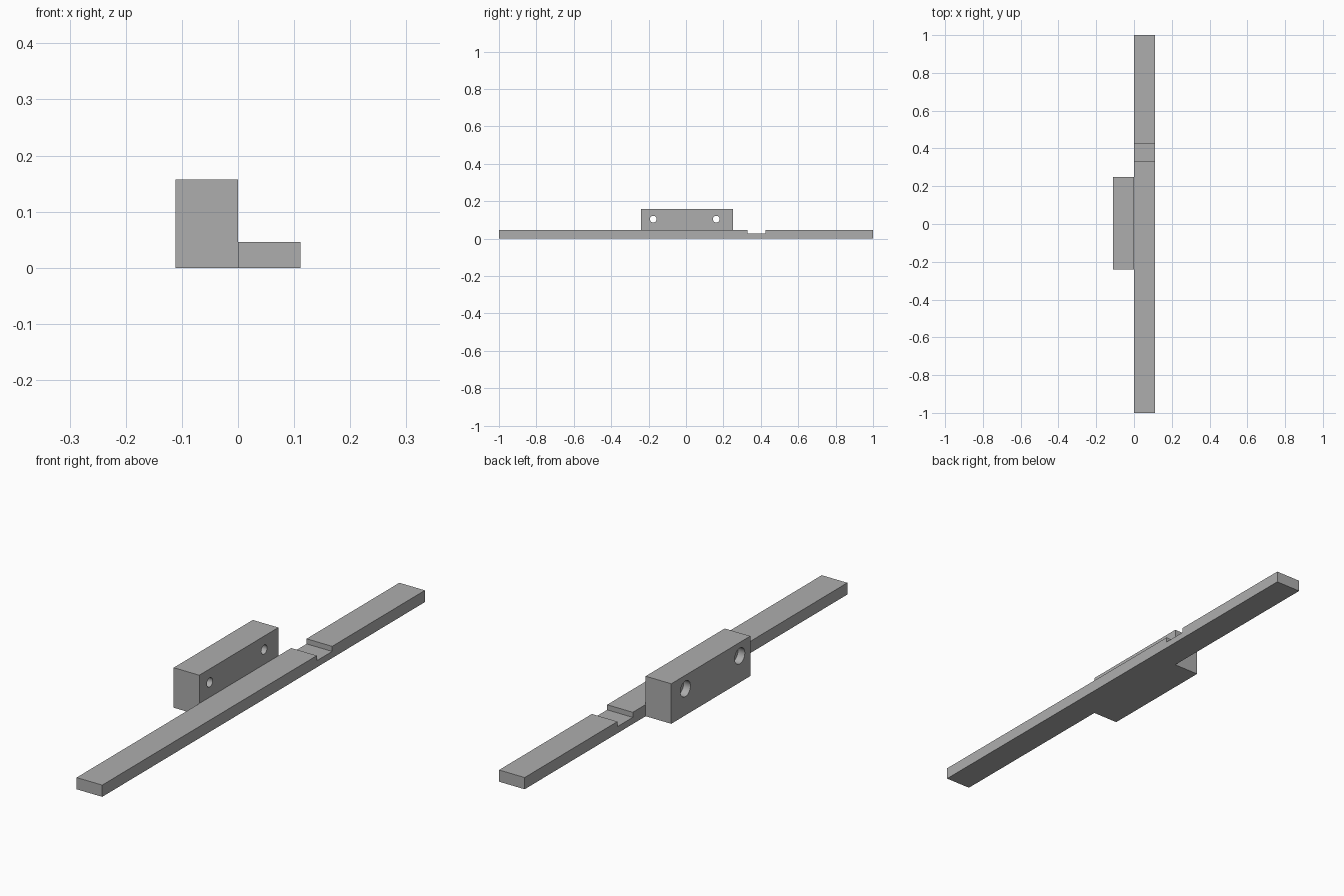
import bpy, bmesh, math
from mathutils import Matrix

cube = bpy.data.objects.get("Cube")
if cube:
    bpy.data.objects.remove(cube)

grey = bpy.data.materials.new("plain_grey")
grey.use_nodes = True
COLOUR = (0.42, 0.42, 0.42, 1)
grey.diffuse_color = COLOUR
grey.node_tree.nodes["Principled BSDF"].inputs["Base Color"].default_value = COLOUR


def finish(name, bm):
    bmesh.ops.recalc_face_normals(bm, faces=bm.faces)
    mesh = bpy.data.meshes.new(name)
    bm.to_mesh(mesh)
    bm.free()
    mesh.materials.append(grey)
    ob = bpy.data.objects.new(name, mesh)
    bpy.context.collection.objects.link(ob)
    return ob


def extrude_profile(name, profile, x0, x1):
    """Extrude a (y, z) outline along x."""
    bm = bmesh.new()
    face = bm.faces.new([bm.verts.new((x0, y, z)) for y, z in profile])
    res = bmesh.ops.extrude_face_region(bm, geom=[face])
    verts = [g for g in res["geom"] if isinstance(g, bmesh.types.BMVert)]
    bmesh.ops.translate(bm, verts=verts, vec=(x1 - x0, 0, 0))
    return finish(name, bm)


def cylinder_x(name, radius, x0, x1, y, z):
    bm = bmesh.new()
    place = Matrix.Translation(((x0 + x1) / 2, y, z)) @ Matrix.Rotation(math.pi / 2, 4, 'Y')
    bmesh.ops.create_cone(bm, cap_ends=True, segments=32, radius1=radius,
                          radius2=radius, depth=x1 - x0, matrix=place)
    return finish(name, bm)


def combine(target, tool, operation):
    mod = target.modifiers.new(operation.lower(), 'BOOLEAN')
    mod.operation = operation
    mod.solver = 'EXACT'
    mod.object = tool
    bpy.context.view_layer.objects.active = target
    bpy.ops.object.modifier_apply(modifier=mod.name)
    bpy.data.objects.remove(tool)


HALF, THICK, TOP = 0.111, 0.046, 0.157
NOTCH_A, NOTCH_B, NOTCH_Z = 0.33, 0.425, 0.026

# Long flat bar with a shallow cross notch
bar = extrude_profile("notched_bar", [
    (-1, 0), (1, 0), (1, THICK), (NOTCH_B, THICK), (NOTCH_B, NOTCH_Z),
    (NOTCH_A, NOTCH_Z), (NOTCH_A, THICK), (-1, THICK)], 0, HALF)

# Mounting block beside the bar
block = extrude_profile("mounting_block", [
    (-0.24, 0), (0.25, 0), (0.25, TOP), (-0.24, TOP)], -HALF, 0)

# Screw holes, counterbored on the outer side
for y in (-0.175, 0.162):
    combine(block, cylinder_x("screw_hole", 0.018, -0.2, 0.05, y, 0.104), 'DIFFERENCE')
    combine(block, cylinder_x("counterbore", 0.031, -0.2, -HALF + 0.03, y, 0.104), 'DIFFERENCE')

# Fuse into one solid body
combine(bar, block, 'UNION')
bar.name = "bar_with_mounting_block"
bpy.ops.object.select_all(action='DESELECT')
bar.select_set(True)
bpy.context.view_layer.objects.active = bar
bpy.ops.object.shade_smooth_by_angle(angle=math.radians(30))
